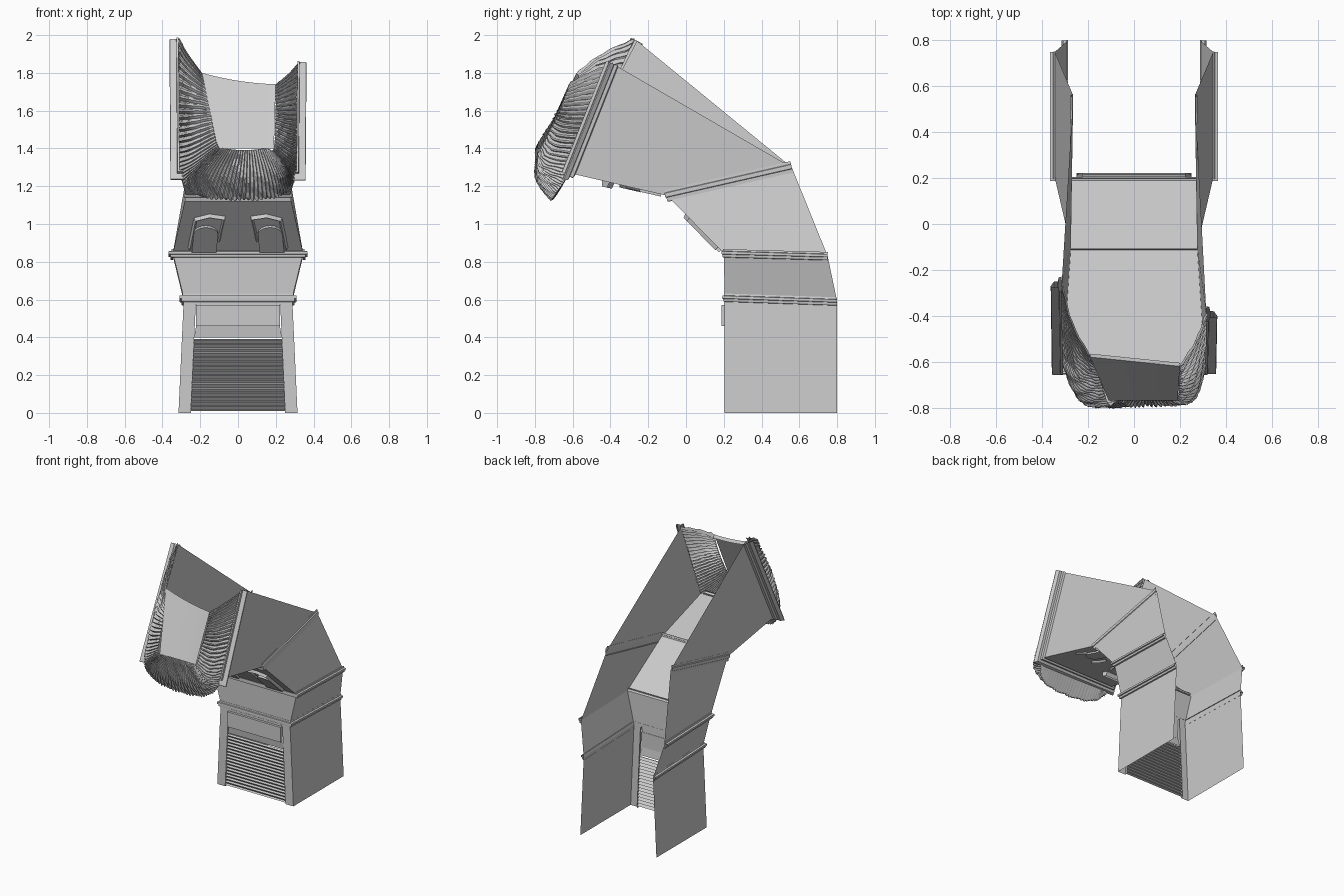
import bpy, math
from mathutils import Vector as V

if "Cube" in bpy.data.objects:
    bpy.data.objects.remove(bpy.data.objects["Cube"])


def mesh(name, verts, faces):
    me = bpy.data.meshes.new(name)
    me.from_pydata([tuple(v) for v in verts], [], faces)
    me.update()
    ob = bpy.data.objects.new(name, me)
    bpy.context.collection.objects.link(ob)
    return ob


def loft(name, rows):
    """Quad grid through rows of points."""
    n = len(rows[0])
    faces = [(r * n + i, r * n + i + 1, (r + 1) * n + i + 1, (r + 1) * n + i)
             for r in range(len(rows) - 1) for i in range(n - 1)]
    return mesh(name, [p for r in rows for p in r], faces)


def box(name, lo, hi):
    v = [(x, y, z) for x in (lo[0], hi[0]) for y in (lo[1], hi[1]) for z in (lo[2], hi[2])]
    return mesh(name, v, [(0, 1, 3, 2), (4, 6, 7, 5), (0, 4, 5, 1),
                          (2, 3, 7, 6), (0, 2, 6, 4), (1, 5, 7, 3)])


# Stations up the body: front (half width, y, z) and rear (half width, y, z)
A = ((.315, .205, 0), (.315, .80, 0))
B = ((.287, .205, .61), (.287, .80, .59))
C = ((.345, .20, .845), (.345, .75, .83))
D = ((.275, -.10, 1.15), (.265, .56, 1.30))
E = ((.31, -.62, 1.27), (.315, -.39, 1.85))
E_LEFT_REAR = (.315, -.26, 1.97)


def rear(st, s):
    return E_LEFT_REAR if st is E and s < 0 else st[1]


def pt(p, s):
    return V((p[0] * s, p[1], p[2]))


# Side walls and front panels
for name, lo, hi in (("base", A, B), ("collar", B, C), ("neck", C, D), ("head", D, E)):
    for s, side in ((-1, "left"), (1, "right")):
        mesh(f"{name}_wall_{side}", [pt(lo[0], s), pt(rear(lo, s), s), pt(rear(hi, s), s), pt(hi[0], s)],
             [(0, 1, 2, 3)])
    if name != "base":
        mesh(f"{name}_front_panel", [pt(lo[0], -1), pt(lo[0], 1), pt(hi[0], 1), pt(hi[0], -1)],
             [(0, 1, 2, 3)])

# Base front: side posts, top plate, raised box and louvres
for s, side in ((-1, "left"), (1, "right")):
    loft(f"base_post_{side}", [[(s * .315, .205, 0), (s * .287, .205, .61)],
                               [(s * .25, .205, 0), (s * .222, .205, .61)],
                               [(s * .25, .222, 0), (s * .222, .222, .61)]])
loft("base_top_plate", [[(-.232, .215, .40), (.232, .215, .40)],
                        [(-.222, .207, .46), (.222, .207, .46)],
                        [(-.222, .205, .61), (.222, .205, .61)]])
box("base_raised_box", (-.222, .188, .46), (.222, .208, .572))
rows = []
for i in range(17):
    z = .01 + i * .0235
    w = .25 - z * .046
    rows += [[(-w, .206, z), (w, .206, z)], [(-w, .222, z + .006), (w, .222, z + .006)]]
loft("base_louvres", rows)


# Moulded bands: a stepped profile swept round the open U of the body
def band(name, st, profile, front_scale=1):
    rows = []
    for h, out in profile:
        row = []
        for s in (-1, 1):
            f, b = pt(st[0], s), pt(rear(st, s), s)
            d = (f - b)
            d.x = 0
            d.normalize()
            up = V((0, d.z, -d.y)) * h
            side = V((s * out, 0, 0))
            pair = [b + up + side, f + up + side + d * out * front_scale]
            row += pair if s < 0 else pair[::-1]
        rows.append(row)
    loft(name, rows)


step = [(-.022, 0), (-.02, .011), (-.006, .013), (-.004, .022), (.010, .022), (.012, .008), (.022, .006), (.022, 0)]
band("lower_band", B, step, .6)
band("collar_band", C, step, .6)
band("neck_band", D, [(h * 1.5, o * .5) for h, o in step])
band("head_rim", E, [(-.035, 0), (-.03, .014), (-.012, .016), (-.01, .034), (.012, .048),
                     (.018, .046), (.020, .012), (.036, .01), (.036, 0)])

# Ribbed face mask: outer edge, middle and inner lip at stations round the U
ctrl = [((-.31, -.27, 1.985), (-.27, -.43, 1.91), (-.19, -.58, 1.80)),
        ((-.31, -.45, 1.60), (-.25, -.63, 1.60), (-.15, -.68, 1.60)),
        ((-.31, -.60, 1.30), (-.24, -.75, 1.33), (-.11, -.79, 1.42)),
        ((-.22, -.68, 1.16), (-.17, -.79, 1.27), (-.07, -.77, 1.40)),
        ((.02, -.71, 1.13), (.03, -.79, 1.25), (.04, -.755, 1.39)),
        ((.24, -.69, 1.16), (.21, -.78, 1.27), (.15, -.765, 1.40)),
        ((.31, -.60, 1.30), (.27, -.74, 1.33), (.19, -.77, 1.40)),
        ((.31, -.50, 1.57), (.26, -.62, 1.57), (.20, -.68, 1.58)),
        ((.315, -.39, 1.85), (.27, -.51, 1.80), (.20, -.62, 1.74))]


def spline(pts, t):
    """Catmull-Rom through pts, t in 0..1."""
    u = t * (len(pts) - 1)
    i = min(int(u), len(pts) - 2)
    u -= i
    a, b, c, d = (V(pts[max(0, min(len(pts) - 1, i + k))]) for k in (-1, 0, 1, 2))
    return b + .5 * u * ((c - a) + u * (2 * a - 5 * b + 4 * c - d + u * (3 * (b - c) + d - a)))


RIBS = 84
rows = []
for i in range(RIBS * 3 + 1):
    t = i / (RIBS * 3)
    o, m, n = (spline([c[k] for c in ctrl], t) for k in range(3))
    back = V((o.x, -.62, 1.27)) if o.z < 1.27 else o.copy()
    bulge = (0, .012, .015)[i % 3]
    row = [back]
    for k in range(11):
        p = spline([o, m, n], k / 10)
        out = (p - V((.02, -.45, 1.48))).normalized()
        wave = .004 * math.sin(k * 2.1 + (i // 3) * 1.3)
        row.append(p + out * ((bulge + wave) * (1 if k < 10 else .3) - .006))
    rows.append(row)
loft("ribbed_mask", rows)

# Slanted panel inside the mask with a sagging top edge
rows = []
for i in range(9):
    t = i / 8
    top = V((-.19, -.58, 1.80)).lerp(V((.20, -.62, 1.74)), t) - V((0, 0, .05 * t * (1 - t)))
    low = V((-.11, -.77, 1.40)).lerp(V((.19, -.77, 1.40)), t)
    rows.append([low, top, top + V((0, .015, -.02))])
loft("mouth_panel", rows)


# Raised ornaments under the neck and head panels; u is x, v runs from lo to hi
def on_panel(lo, hi, u, v, lift):
    a, b = V((0, *lo[0][1:])), V((0, *hi[0][1:]))
    d = (b - a).normalized()
    return a.lerp(b, v) + V((u, 0, 0)) + V((0, d.z, -d.y)) * -abs(lift)


def ridge(name, lo, hi, uv, width=.008, lift=.010):
    rows = []
    for i, (u, v) in enumerate(uv):
        p, q = V(uv[max(0, i - 1)]), V(uv[min(len(uv) - 1, i + 1)])
        L = (V(hi[0]) - V(lo[0])).length
        d = V((q.x - p.x, (q.y - p.y) * L)).normalized()
        nx, ny = -d.y * width, d.x * width / L
        rows.append([on_panel(lo, hi, u + nx, v + ny, 0), on_panel(lo, hi, u, v, lift),
                     on_panel(lo, hi, u - nx, v - ny, 0)])
    loft(name, rows)


def tongue(name, lo, hi, s, u, v0, v1, w, lean, lift):
    """Arch-shaped plate with its round end at v1."""
    outline = [(u - w, v0)] + [(u - w * math.cos(a * math.pi / 8) + lean, v1 - (v1 - v0) * .3 * (1 - math.sin(a * math.pi / 8)))
                               for a in range(9)] + [(u + w, v0)]
    n = len(outline)
    verts = [on_panel(lo, hi, s * a, b, 0) for a, b in outline]
    verts += [on_panel(lo, hi, s * a, b, lift) for a, b in outline]
    mesh(name, verts, [tuple(range(n, 2 * n))] + [(i, (i + 1) % n, n + (i + 1) % n, n + i) for i in range(n)])


for s, side in ((-1, "left"), (1, "right")):
    tongue(f"neck_tongue_{side}", C, D, s, .18, .05, .48, .065, -.01, .014)
    ridge(f"neck_brow_{side}", C, D, [(s * .07, .62), (s * .15, .66), (s * .225, .60), (s * .24, .35), (s * .255, .10)], .010, .02)
    ridge(f"neck_crease_{side}", C, D, [(s * .10, .22), (s * .09, .40), (s * .075, .60)], .006)
    tongue(f"head_tongue_{side}", D, E, s, .145, .06, .38, .05, .015, .012)
    ridge(f"head_crease_{side}", D, E, [(s * .05, .26), (s * .06, .36), (s * .085, .48)], .010, .014)
    ridge(f"head_outer_crease_{side}", D, E, [(s * .215, .28), (s * .235, .36), (s * .25, .42)], .007)
ridge("head_brow", D, E, [(-.25, .55), (-.22, .60), (-.10, .60), (-.09, .65), (-.25, .64)], .008, .03)
